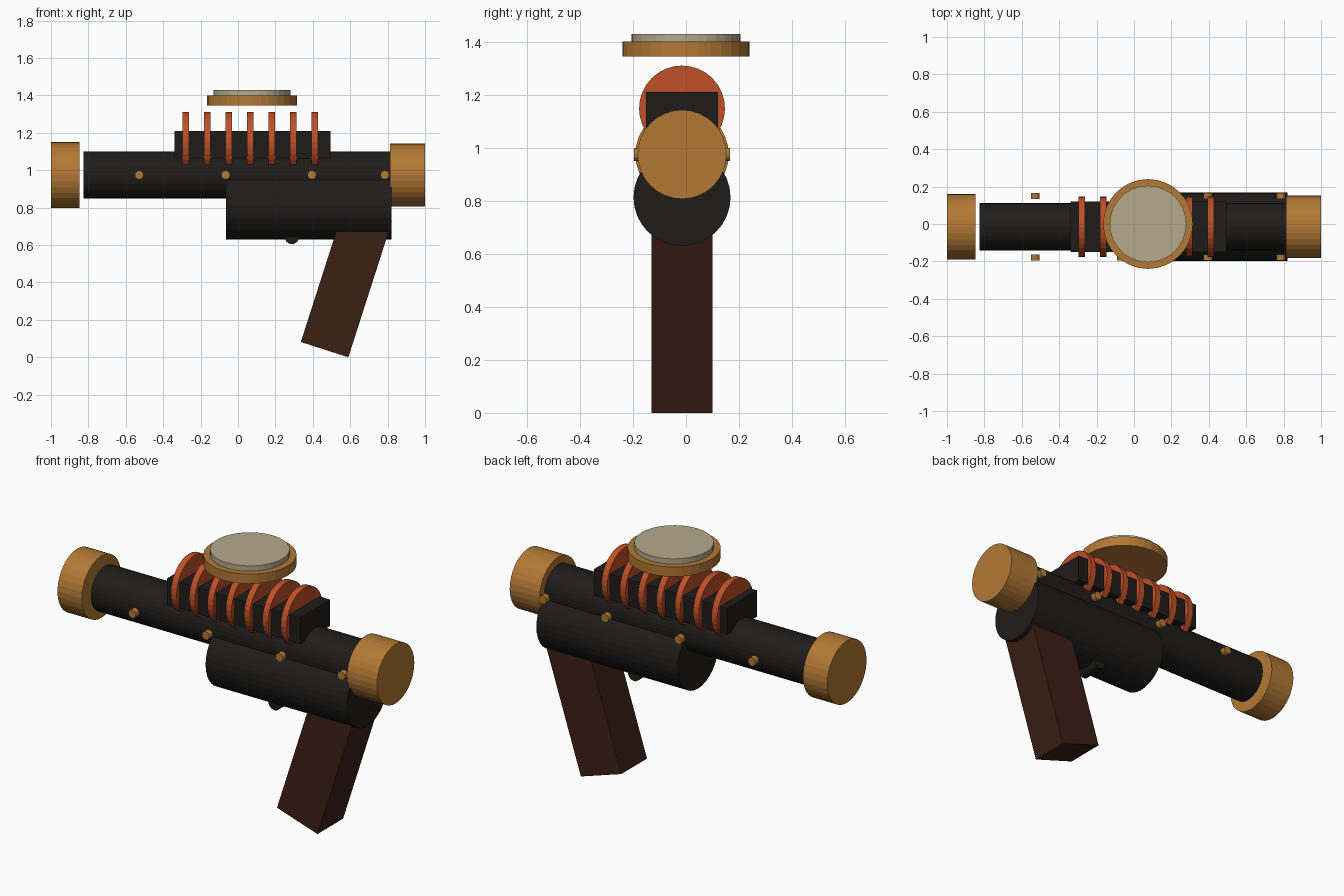
import bpy
from math import radians, sin, cos, pi
from mathutils import Vector

default = bpy.data.objects.get("Cube")
if default:
    bpy.data.objects.remove(default, do_unlink=True)

AXIS_Y = -0.015
BARREL_Z = 0.975
TURN = {"x": (0, pi / 2, 0), "y": (pi / 2, 0, 0), "z": (0, 0, 0)}


def material(name, rgb):
    mat = bpy.data.materials.new(name)
    mat.use_nodes = True
    mat.diffuse_color = (*rgb, 1)
    mat.node_tree.nodes["Principled BSDF"].inputs["Base Color"].default_value = (*rgb, 1)
    return mat


black = material("black_metal", (0.013, 0.012, 0.011))
brass = material("brass", (0.45, 0.19, 0.035))
copper = material("copper", (0.52, 0.08, 0.02))
wood = material("dark_wood", (0.045, 0.014, 0.007))
glass = material("lens_glass", (0.46, 0.40, 0.26))


def finish(name, mat):
    obj = bpy.context.object
    obj.name = name
    obj.data.materials.append(mat)
    return obj


def cylinder(name, axis, start, end, radius, center, mat, sides=32):
    """Cylinder from start to end along one axis; center gives the other two."""
    loc = Vector(center)
    setattr(loc, axis, (start + end) / 2)
    bpy.ops.mesh.primitive_cylinder_add(vertices=sides, radius=radius, depth=end - start,
                                        location=loc, rotation=TURN[axis])
    return finish(name, mat)


def box(name, center, size, mat, tilt=0):
    bpy.ops.mesh.primitive_cube_add(size=1, location=center, rotation=(0, tilt, 0))
    obj = finish(name, mat)
    obj.scale = size
    return obj


# Barrel, end caps and lower body
main = (0, AXIS_Y, BARREL_Z)
cylinder("barrel", "x", -0.825, 0.83, 0.126, main, black)
cylinder("muzzle_cap", "x", -1.0, -0.847, 0.176, main, brass)
cylinder("rear_cap", "x", 0.812, 1.0, 0.168, main, brass)
cylinder("lower_body", "x", -0.065, 0.822, 0.183, (0, AXIS_Y, 0.813), black)

# Coil block with copper discs
box("coil_block", (0.077, AXIS_Y, 1.135), (0.835, 0.27, 0.15), black)
for i in range(7):
    x = -0.28 + i * 0.115
    cylinder(f"coil_disc_{i + 1}", "x", x - 0.018, x + 0.018, 0.162,
             (0, AXIS_Y, 1.148), copper)

# Studs along both sides
for i, x in enumerate((-0.528, -0.066, 0.395, 0.785)):
    for side, s in (("front", -1), ("back", 1)):
        y = AXIS_Y + s * 0.165
        cylinder(f"{side}_stud_{i + 1}", "y", y - 0.016, y + 0.016, 0.024,
                 (x, 0, BARREL_Z), brass, sides=12)

# Sight disc above the coil
cylinder("sight_rim", "z", 1.345, 1.40, 0.24, (0.075, 0, 0), brass)
cylinder("sight_lens", "z", 1.39, 1.43, 0.205, (0.075, 0, 0), glass)

# Trigger
cylinder("trigger", "y", AXIS_Y - 0.07, AXIS_Y + 0.07, 0.038, (0.288, 0, 0.643), black, sides=24)

# Raked grip, placed from its lower rear corner
tilt, width, length = radians(17.8), 0.267, 0.762
up = Vector((sin(tilt), 0, cos(tilt)))
across = Vector((-cos(tilt), 0, sin(tilt)))
corner = Vector((0.59, AXIS_Y, 0.0))
box("grip", corner + up * length / 2 + across * width / 2, (width, 0.23, length), wood, tilt)
